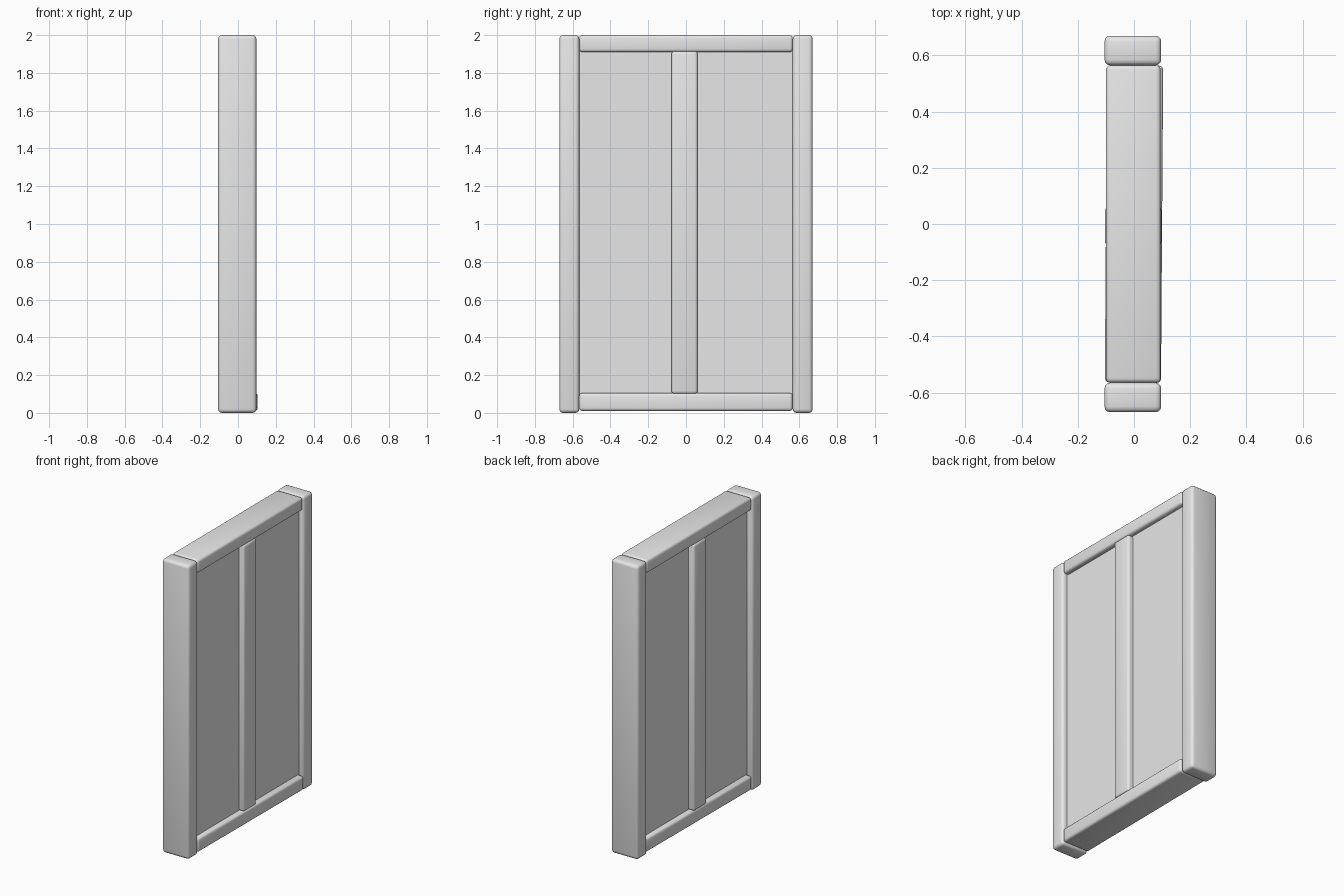
import bpy
import bmesh
from math import radians
from mathutils import Vector

cube = bpy.data.objects.get("Cube")
if cube:
    bpy.data.objects.remove(cube, do_unlink=True)

# One plain grey for everything
GREY = (0.8, 0.8, 0.8, 1.0)
mat = bpy.data.materials.new("plain grey")
mat.use_nodes = True
mat.diffuse_color = GREY
mat.node_tree.nodes["Principled BSDF"].inputs["Base Color"].default_value = GREY


def beam(name, low, high, bevel=0.0, turn=0.0):
    """Box between two corners with softly rounded edges."""
    low, high = Vector(low), Vector(high)
    size = high - low
    bm = bmesh.new()
    bmesh.ops.create_cube(bm, size=1)
    bmesh.ops.scale(bm, vec=size, verts=bm.verts)
    mesh = bpy.data.meshes.new(name)
    bm.to_mesh(mesh)
    bm.free()
    obj = bpy.data.objects.new(name, mesh)
    bpy.context.collection.objects.link(obj)
    obj.location = (low + high) / 2
    obj.rotation_euler.z = radians(turn)
    mesh.materials.append(mat)
    if bevel:
        mod = obj.modifiers.new("rounded edges", "BEVEL")
        mod.width = bevel
        mod.segments = 3
        bpy.ops.object.select_all(action="DESELECT")
        obj.select_set(True)
        bpy.context.view_layer.objects.active = obj
        bpy.ops.object.modifier_apply(modifier=mod.name)
        bpy.ops.object.shade_smooth_by_angle(angle=radians(35))
    return obj


# Upright posts at both ends
beam("front_post", (-0.105, -0.67, 0), (0.097, -0.565, 2), 0.02)
beam("back_post", (-0.105, 0.565, 0), (0.097, 0.67, 2), 0.02)

# Rails between the posts; the lower one sits slightly askew
beam("top_rail", (-0.1, -0.565, 1.91), (0.095, 0.565, 2), 0.016)
beam("bottom_rail", (-0.1, -0.565, 0.01), (0.1, 0.565, 0.105), 0.016, turn=-0.4)

# Centre bar and the recessed panel it divides
beam("centre_bar", (-0.104, -0.077, 0.1), (0.098, 0.062, 1.915), 0.016)
beam("panel", (-0.062, -0.58, 0.08), (0.062, 0.58, 1.93))
